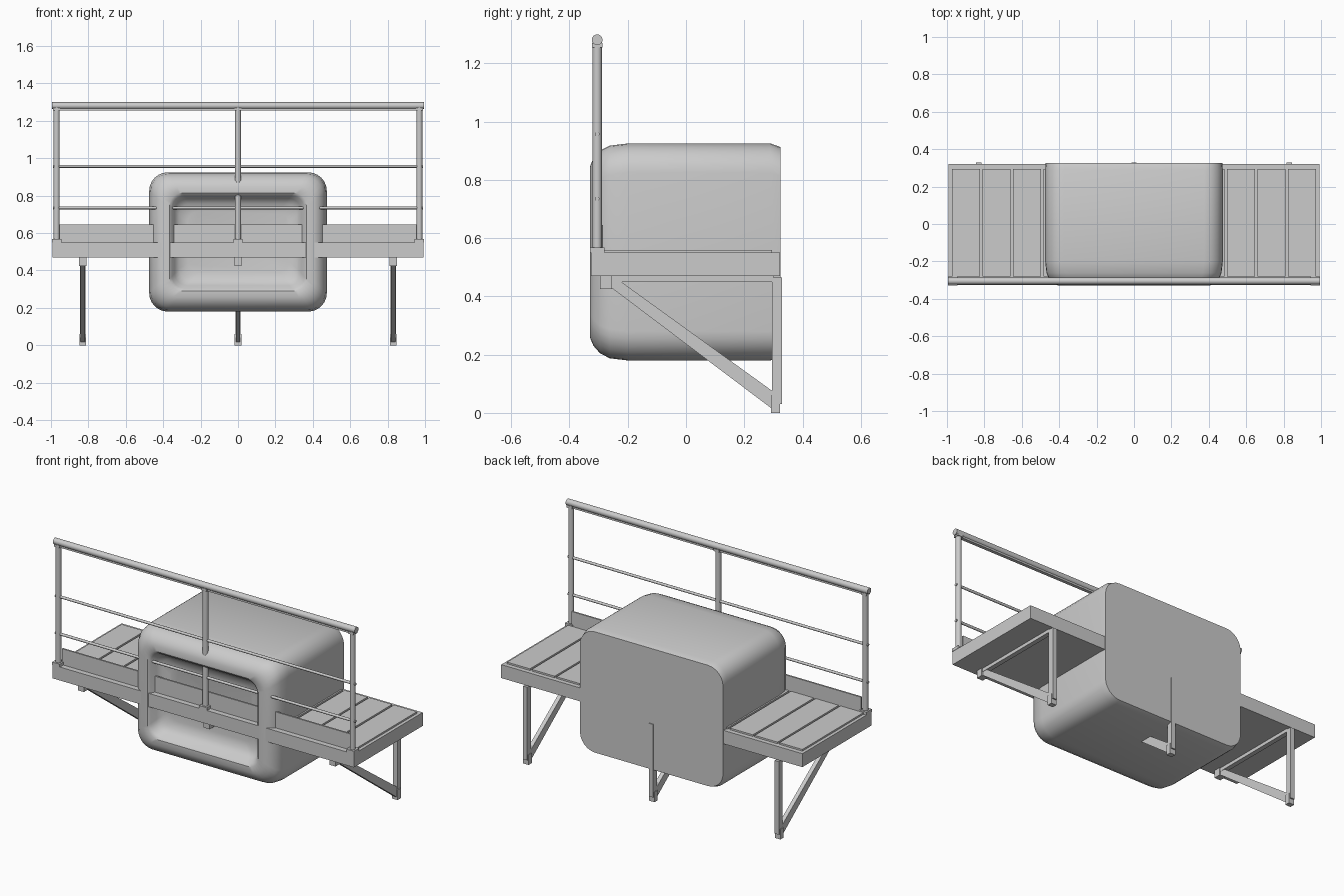
import bpy, bmesh, math
from mathutils import Vector

if "Cube" in bpy.data.objects:
    bpy.data.objects.remove(bpy.data.objects["Cube"])


def finish(name, bm, smooth=0):
    bmesh.ops.recalc_face_normals(bm, faces=bm.faces)
    me = bpy.data.meshes.new(name)
    bm.to_mesh(me)
    bm.free()
    ob = bpy.data.objects.new(name, me)
    bpy.context.collection.objects.link(ob)
    if smooth:
        bpy.ops.object.select_all(action='DESELECT')
        ob.select_set(True)
        bpy.context.view_layer.objects.active = ob
        bpy.ops.object.shade_smooth_by_angle(angle=math.radians(smooth))
    return ob


def box(name, x0, x1, y0, y1, z0, z1):
    bm = bmesh.new()
    bmesh.ops.create_cube(bm, size=1)
    for v in bm.verts:
        v.co = Vector(((x0 + x1) / 2 + v.co.x * (x1 - x0),
                       (y0 + y1) / 2 + v.co.y * (y1 - y0),
                       (z0 + z1) / 2 + v.co.z * (z1 - z0)))
    return finish(name, bm)


def tube(name, a, b, r, sides=16):
    a, b = Vector(a), Vector(b)
    bm = bmesh.new()
    bmesh.ops.create_cone(bm, cap_ends=True, segments=sides, radius1=r, radius2=r,
                          depth=(b - a).length)
    q = (b - a).to_track_quat('Z', 'Y')
    for v in bm.verts:
        v.co = q @ v.co + (a + b) / 2
    return finish(name, bm, 40)


def extrude_x(name, pts, x, width):
    # side profile in (y, z), extruded across x
    bm = bmesh.new()
    f = bm.faces.new([bm.verts.new((x - width / 2, y, z)) for y, z in pts])
    new = bmesh.ops.extrude_face_region(bm, geom=[f])['geom']
    bmesh.ops.translate(bm, vec=(width, 0, 0),
                        verts=[g for g in new if isinstance(g, bmesh.types.BMVert)])
    return finish(name, bm)


def rounded_rect(w, h, r, n=6):
    pts = []
    for k, (sx, sz) in enumerate([(1, 1), (-1, 1), (-1, -1), (1, -1)]):
        for i in range(n + 1):
            t = (k + i / n) * math.pi / 2
            pts.append((sx * (w - r) + r * math.cos(t), sz * (h - r) + r * math.sin(t)))
    return pts


# Pod: rounded shell lofted from back to front, then into the recess
rings = [(.472, .36, .10, .325), (.475, .3725, .10, .29), (.475, .3725, .10, -.20),
         (.468, .365, .10, -.262), (.453, .348, .095, -.295), (.43, .322, .09, -.318),
         (.405, .295, .08, -.329), (.365, .262, .065, -.329), (.352, .248, .065, -.318),
         (.338, .232, .065, -.285), (.315, .207, .065, -.262), (.27, .165, .06, -.25)]
bm = bmesh.new()
loops = [[bm.verts.new((x, y, .5525 + z)) for x, z in rounded_rect(w, h, r)]
         for w, h, r, y in rings]
for a, b in zip(loops, loops[1:]):
    for i in range(len(a)):
        j = (i + 1) % len(a)
        bm.faces.new((a[i], a[j], b[j], b[i]))
bm.faces.new(loops[0])
bm.faces.new(loops[-1])
finish("pod_shell", bm, 35)

# Deck frame and boards
box("deck_frame", -.993, .993, -.327, .322, .47, .55)
pitch = 1.96 / 12
for i in range(12):
    x = -.98 + i * pitch
    box("deck_board", x + .006, x + pitch - .006, -.28, .295, .545, .56)
box("toe_board", -.955, .955, -.295, -.285, .55, .645)

# Railing
RY = -.305
tube("top_rail", (-.995, RY, 1.281), (.995, RY, 1.281), .0185)
box("top_rail_strip", -.97, .97, RY - .01, RY + .01, 1.255, 1.268)
for z in (.957, .735):
    tube("middle_rail", (-.99, RY, z), (.99, RY, z), .008, 12)
for x in (-.97, 0, .97):
    tube("railing_post", (x, RY, .555), (x, RY, 1.275), .016)
    box("post_foot", x - .025, x + .025, -.33, -.28, .55, .568)
    box("post_head", x - .018, x + .018, RY - .018, RY + .018, 1.255, 1.27)

# Support brackets
for x in (-.83, 0, .83):
    box("bracket_upright", x - .014, x + .014, .295, .33, .03, .465)
    box("bracket_foot", x - .018, x + .018, .292, .322, 0, .06)
    box("bracket_beam", x - .014, x + .014, -.29, .30, .45, .472)
    box("bracket_end_block", x - .02, x + .02, -.295, -.255, .425, .472)
    extrude_x("bracket_brace", [(-.26, .425), (-.25, .425), (.298, .012), (.298, .074),
                                (-.225, .452), (-.26, .452)], x, .024)
